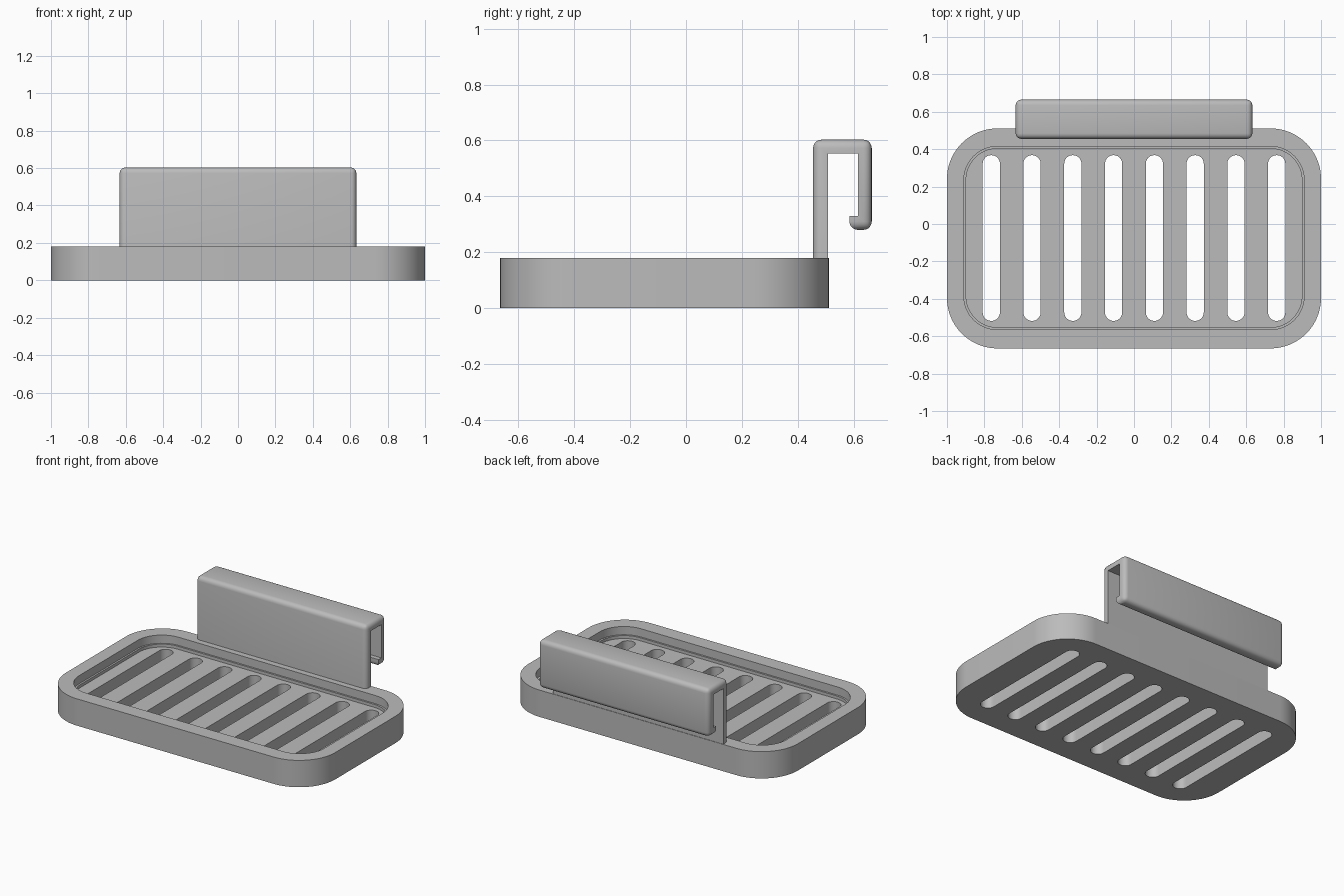
import bpy, bmesh
from math import cos, sin, pi

if "Cube" in bpy.data.objects:
    bpy.data.objects.remove(bpy.data.objects["Cube"])

grey = bpy.data.materials.new("plain grey")
grey.use_nodes = True
grey.diffuse_color = (0.5, 0.5, 0.5, 1)
grey.node_tree.nodes["Principled BSDF"].inputs["Base Color"].default_value = (0.5, 0.5, 0.5, 1)


def add_object(name, bm):
    bmesh.ops.recalc_face_normals(bm, faces=bm.faces)
    mesh = bpy.data.meshes.new(name)
    bm.to_mesh(mesh)
    bm.free()
    mesh.materials.append(grey)
    obj = bpy.data.objects.new(name, mesh)
    bpy.context.collection.objects.link(obj)
    return obj


def activate(obj):
    bpy.ops.object.select_all(action='DESELECT')
    obj.select_set(True)
    bpy.context.view_layer.objects.active = obj


def rounded_block(name, cx, cy, hx, hy, r, z0, z1, steps=12):
    """Upright block with a rounded rectangle outline."""
    bm = bmesh.new()
    ring = []
    for q, (sx, sy) in enumerate([(1, 1), (-1, 1), (-1, -1), (1, -1)]):
        for i in range(steps + 1):
            a = (q + i / steps) * pi / 2
            ring.append(bm.verts.new((cx + sx * (hx - r) + r * cos(a),
                                      cy + sy * (hy - r) + r * sin(a), z0)))
    bmesh.ops.remove_doubles(bm, verts=ring, dist=1e-5)
    face = bm.faces.new([v for v in ring if v.is_valid])
    top = bmesh.ops.extrude_face_region(bm, geom=[face])["geom"]
    moved = [v for v in top if isinstance(v, bmesh.types.BMVert)]
    bmesh.ops.translate(bm, verts=moved, vec=(0, 0, z1 - z0))
    return add_object(name, bm)


def cut(target, cutter):
    cutter.hide_render = True
    mod = target.modifiers.new("cut", 'BOOLEAN')
    mod.operation = 'DIFFERENCE'
    mod.solver = 'EXACT'
    mod.object = cutter
    activate(target)
    bpy.ops.object.modifier_apply(modifier=mod.name)
    bpy.data.objects.remove(cutter)


# Tray with a stepped recess and drain slots
FLOOR, STEP, RIM = 0.105, 0.125, 0.18
tray = rounded_block("tray", 0, -0.077, 1.0, 0.588, 0.27, 0, RIM, 20)
cut(tray, rounded_block("recess_cutter", 0, -0.075, 0.91, 0.49, 0.18, STEP, 0.3))
cut(tray, rounded_block("step_cutter", 0, -0.075, 0.898, 0.478, 0.168, FLOOR, 0.2))
for i in range(8):
    cut(tray, rounded_block("slot_cutter", (i - 3.5) * 0.218, -0.075,
                            0.046, 0.443, 0.0455, -0.1, 0.3, 8))

# Hook plate: side profile (y, z) swept across the width
profile = [(0.455, 0.1), (0.455, 0.603), (0.665, 0.603), (0.665, 0.28), (0.585, 0.28),
           (0.585, 0.33), (0.615, 0.33), (0.615, 0.553), (0.508, 0.553), (0.508, 0.1)]
HALF = 0.633
bm = bmesh.new()
ends = [[bm.verts.new((x, y, z)) for y, z in profile] for x in (-HALF, HALF)]
for end in ends:
    bm.faces.new(end)
count = len(profile)
for i in range(count):
    j = (i + 1) % count
    bm.faces.new((ends[0][i], ends[0][j], ends[1][j], ends[1][i]))

# Round the outer edges of the hook only
outer = [bm.edges.get((ends[0][i], ends[1][i])) for i in range(1, 5)]
outer += [bm.edges.get((e[i], e[i + 1])) for e in ends for i in range(4)]
bmesh.ops.bevel(bm, geom=outer, offset=0.03, segments=5, profile=0.5,
                affect='EDGES', clamp_overlap=True)
hook = add_object("hook_plate", bm)

for obj in (tray, hook):
    activate(obj)
    bpy.ops.object.shade_smooth_by_angle(angle=pi / 6)
